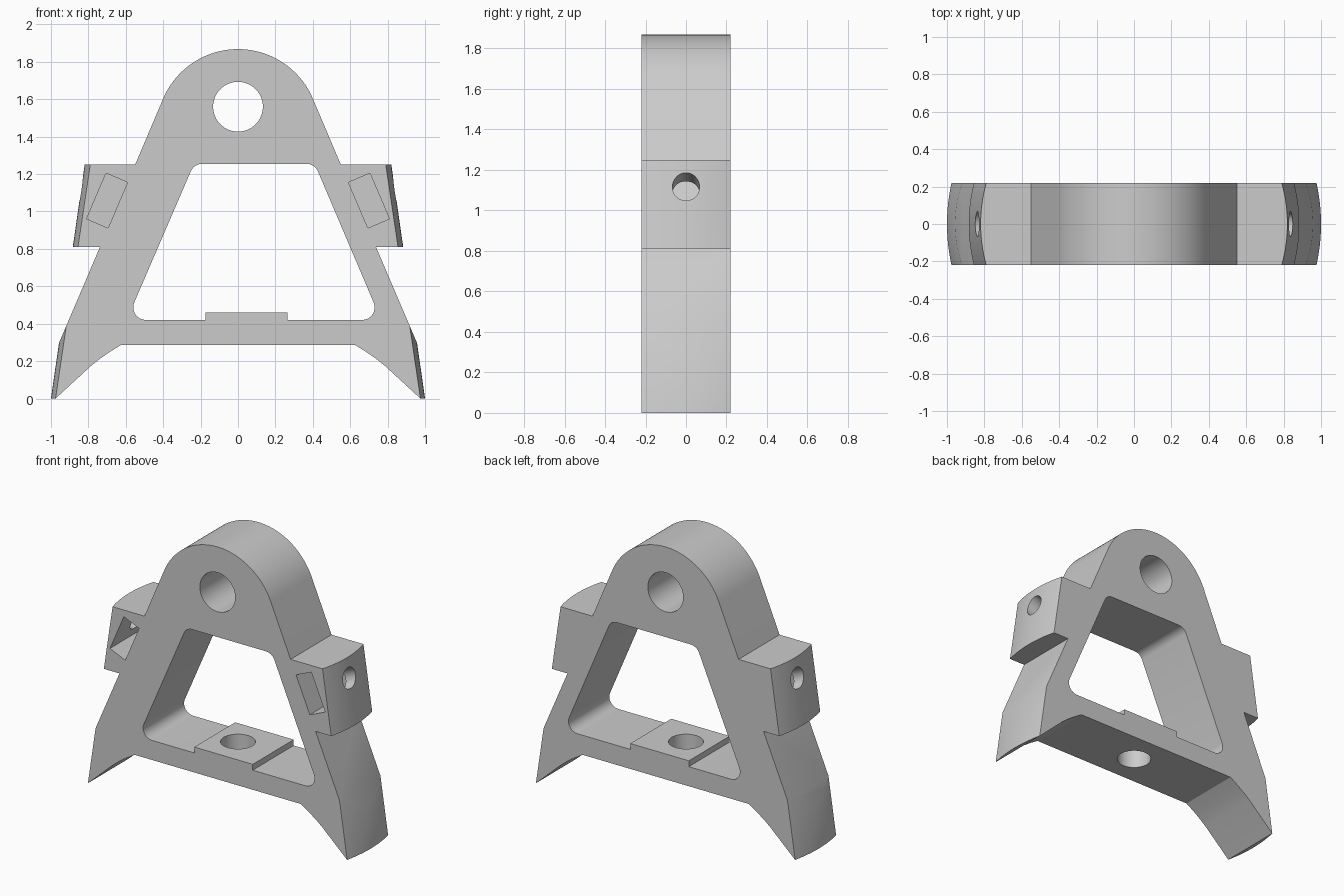
import bpy, bmesh, math
from mathutils import Vector, Matrix

if "Cube" in bpy.data.objects:
    bpy.data.objects.remove(bpy.data.objects["Cube"], do_unlink=True)

HALF_DEPTH = 0.22
LEAN = math.radians(23.1)          # lean of the arms from vertical


def to_object(name, bm):
    bmesh.ops.recalc_face_normals(bm, faces=bm.faces)
    mesh = bpy.data.meshes.new(name)
    bm.to_mesh(mesh)
    bm.free()
    obj = bpy.data.objects.new(name, mesh)
    bpy.context.collection.objects.link(obj)
    return obj


def prism(name, points, y0, y1):
    """Extrude an (x, z) outline from y0 to y1."""
    bm = bmesh.new()
    face = bm.faces.new([bm.verts.new((x, y0, z)) for x, z in points])
    new = bmesh.ops.extrude_face_region(bm, geom=[face])["geom"]
    verts = [v for v in new if isinstance(v, bmesh.types.BMVert)]
    bmesh.ops.translate(bm, verts=verts, vec=(0, y1 - y0, 0))
    return to_object(name, bm)


def cylinder(name, start, end, r0, r1, segments=64):
    """Cylinder or cone between two points."""
    start, end = Vector(start), Vector(end)
    axis = end - start
    turn = axis.to_track_quat("Z", "Y").to_matrix().to_4x4()
    bm = bmesh.new()
    bmesh.ops.create_cone(bm, cap_ends=True, segments=segments, radius1=r0,
                          radius2=r1, depth=axis.length,
                          matrix=Matrix.Translation((start + end) / 2) @ turn)
    return to_object(name, bm)


def rounded(points, radius, steps=8):
    """Round every corner of an outline."""
    out = []
    for i, p in enumerate(points):
        p = Vector(p)
        a = (Vector(points[i - 1]) - p).normalized()
        b = (Vector(points[(i + 1) % len(points)]) - p).normalized()
        half = a.angle(b) / 2
        centre = p + (a + b).normalized() * radius / math.sin(half)
        u = (p + a * radius / math.tan(half) - centre).normalized()
        v = (p + b * radius / math.tan(half) - centre).normalized()
        for k in range(steps + 1):
            t = u.angle(v) * k / steps
            w = (v - u * u.dot(v)).normalized()
            out.append(tuple(centre + radius * (u * math.cos(t) + w * math.sin(t))))
    return out


def combine(target, tool, operation):
    mod = target.modifiers.new(operation.lower(), "BOOLEAN")
    mod.operation, mod.solver, mod.object = operation, "EXACT", tool
    bpy.context.view_layer.objects.active = target
    bpy.ops.object.modifier_apply(modifier=mod.name)
    bpy.data.objects.remove(tool, do_unlink=True)


# Outline: right half from the crown down, then mirrored
crown_r, crown_z = 0.435, 1.433
right = [(crown_r * math.sin(t), crown_z + crown_r * math.cos(t))
         for t in [(math.pi / 2 - LEAN) * k / 24 for k in range(25)]]
right += [(0.55, 1.25), (1.1, 1.25), (1.1, 0.81), (0.738, 0.81),
          (1.02, 0.15), (1.02, 0), (0.975, 0), (0.785, 0.175),
          (0.74, 0.211), (0.69, 0.246), (0.625, 0.287)]
outline = right + [(-x, z) for x, z in reversed(right[1:])]
frame = prism("bracket_frame", outline, -HALF_DEPTH, HALF_DEPTH)

# Outer ends follow a tapered round shell
combine(frame, cylinder("shell", (0, 0, 0), (0, 0, 2), 1.0, 0.712, 256), "INTERSECT")

# Window with rounded corners, and the raised pad on its sill
window = rounded([(-0.235, 1.255), (0.41, 1.255), (0.765, 0.42), (-0.595, 0.42)], 0.067)
combine(frame, prism("window", window, -0.5, 0.5), "DIFFERENCE")
pad = [(-0.175, 0.35), (0.265, 0.35), (0.265, 0.46), (-0.175, 0.46)]
combine(frame, prism("pad", pad, -HALF_DEPTH, HALF_DEPTH), "UNION")

# Pivot hole and sill hole
combine(frame, cylinder("pivot_hole", (0, -0.5, 1.56), (0, 0.5, 1.56), 0.133, 0.133), "DIFFERENCE")
combine(frame, cylinder("sill_hole", (0, 0, 0.1), (0, 0, 0.6), 0.108, 0.108), "DIFFERENCE")

# Nut slots open to the front, each with a bolt hole out through the block
for side in (1, -1):
    out = Vector((math.cos(LEAN), math.sin(LEAN)))
    along = Vector((math.sin(LEAN), -math.cos(LEAN)))
    mid = Vector((0.70, 1.058))
    slot = [mid + out * a * 0.0625 + along * b * 0.1325
            for a, b in ((1, 1), (1, -1), (-1, -1), (-1, 1))]
    combine(frame, prism("nut_slot", [(side * p.x, p.y) for p in slot], -0.4, 0.13), "DIFFERENCE")
    end = mid + out * 0.4
    combine(frame, cylinder("bolt_hole", (side * mid.x, 0, mid.y),
                            (side * end.x, 0, end.y), 0.067, 0.067, 48), "DIFFERENCE")

# Colour and shading
grey = bpy.data.materials.new("plain_grey")
grey.use_nodes = True
colour = (0.6, 0.6, 0.6, 1)
grey.diffuse_color = colour
grey.node_tree.nodes["Principled BSDF"].inputs["Base Color"].default_value = colour
frame.data.materials.clear()
frame.data.materials.append(grey)
for poly in frame.data.polygons:
    poly.material_index = 0
bpy.ops.object.select_all(action="DESELECT")
frame.select_set(True)
bpy.context.view_layer.objects.active = frame
bpy.ops.object.shade_smooth_by_angle(angle=math.radians(20))
